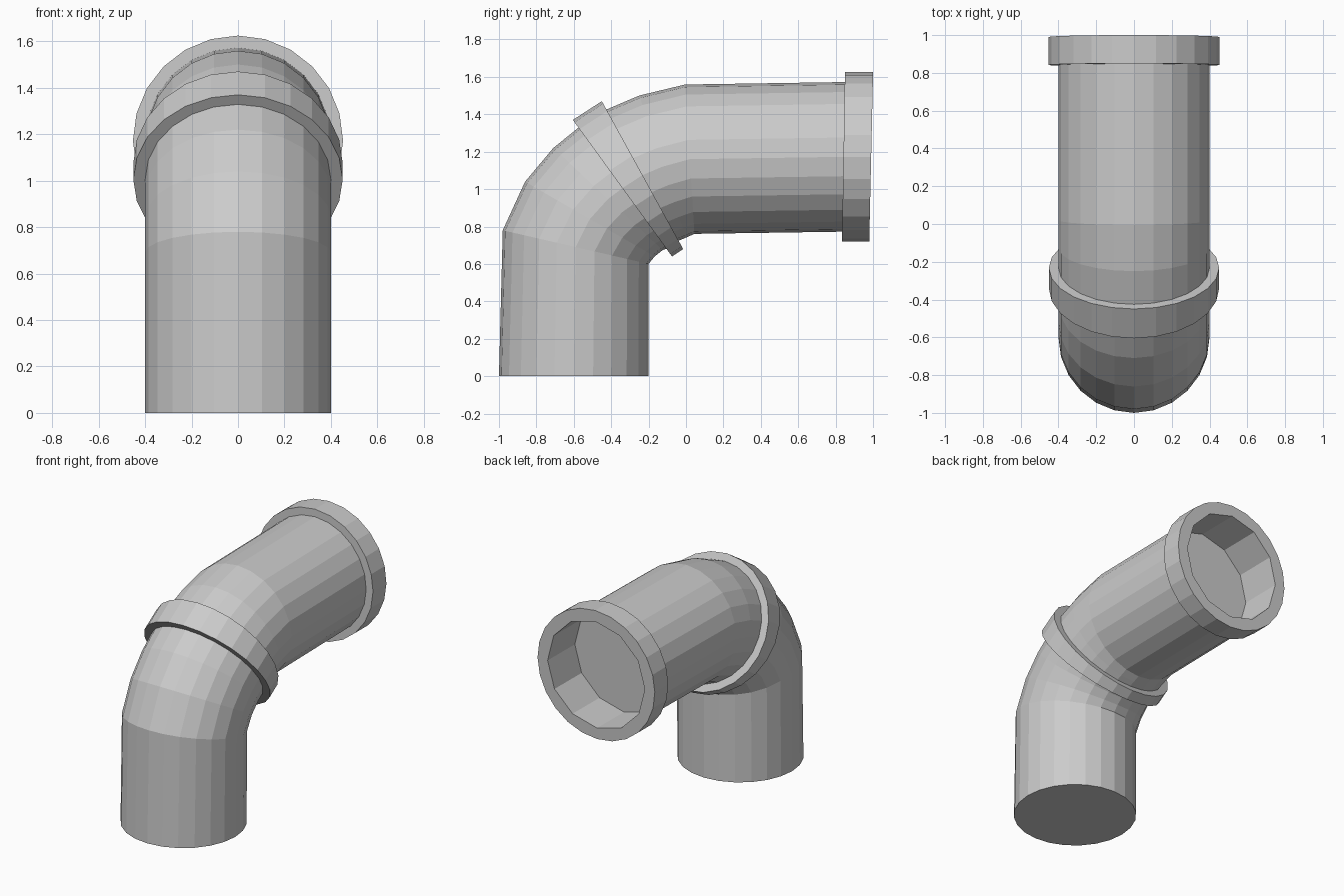
import bpy
import bmesh
from math import sin, cos, pi, radians

if "Cube" in bpy.data.objects:
    bpy.data.objects.remove(bpy.data.objects["Cube"])

SIDES = 24


def ring(bm, y, z, tilt, r, coarse=False):
    """Circle of vertices in a plane tilted about x; coarse gives a 12-sided outline."""
    t = radians(tilt)
    verts = []
    for i in range(SIDES):
        a = 2 * pi * i / SIDES
        k = r * cos(pi / 12) if coarse and i % 2 else r
        verts.append(bm.verts.new((k * sin(a), y - k * cos(a) * cos(t), z + k * cos(a) * sin(t))))
    return verts


def loft(name, sections, closed=False):
    bm = bmesh.new()
    rings = [ring(bm, *s) for s in sections]
    pairs = list(zip(rings, rings[1:]))
    if closed:
        pairs.append((rings[-1], rings[0]))
    else:
        bm.faces.new(rings[0])
        bm.faces.new(rings[-1])
    for a, b in pairs:
        for i in range(SIDES):
            j = (i + 1) % SIDES
            bm.faces.new((a[i], a[j], b[j], b[i]))
    bmesh.ops.recalc_face_normals(bm, faces=bm.faces[:])
    mesh = bpy.data.meshes.new(name)
    bm.to_mesh(mesh)
    bm.free()
    obj = bpy.data.objects.new(name, mesh)
    bpy.context.collection.objects.link(obj)
    return obj


# Bent pipe, ending in a flange with a blind 12-sided socket
loft("elbow_pipe", [
    (-0.60, 0.0, 0, 0.40),
    (-0.59, 0.69, 13, 0.40),
    (-0.514, 0.84, 30, 0.40),
    (-0.417, 0.947, 43, 0.40),
    (-0.34, 1.005, 54, 0.40),
    (-0.2325, 1.075, 61.2, 0.40),
    (-0.126, 1.12, 72, 0.40),
    (0.02, 1.16, 86.4, 0.40),
    (0.842, 1.1725, 91, 0.40),
    (0.842, 1.1725, 91, 0.4525),
    (0.99, 1.1725, 91.3, 0.4525),
    (0.99, 1.1725, 91.3, 0.375, True),
    (0.69, 1.17, 91, 0.375, True),
])

# Wedge-shaped collar around the bend
loft("bend_collar", [
    (-0.34, 1.005, 54, 0.395),
    (-0.34, 1.005, 54, 0.451),
    (-0.2325, 1.075, 61.2, 0.451),
    (-0.2325, 1.075, 61.2, 0.395),
], closed=True)
